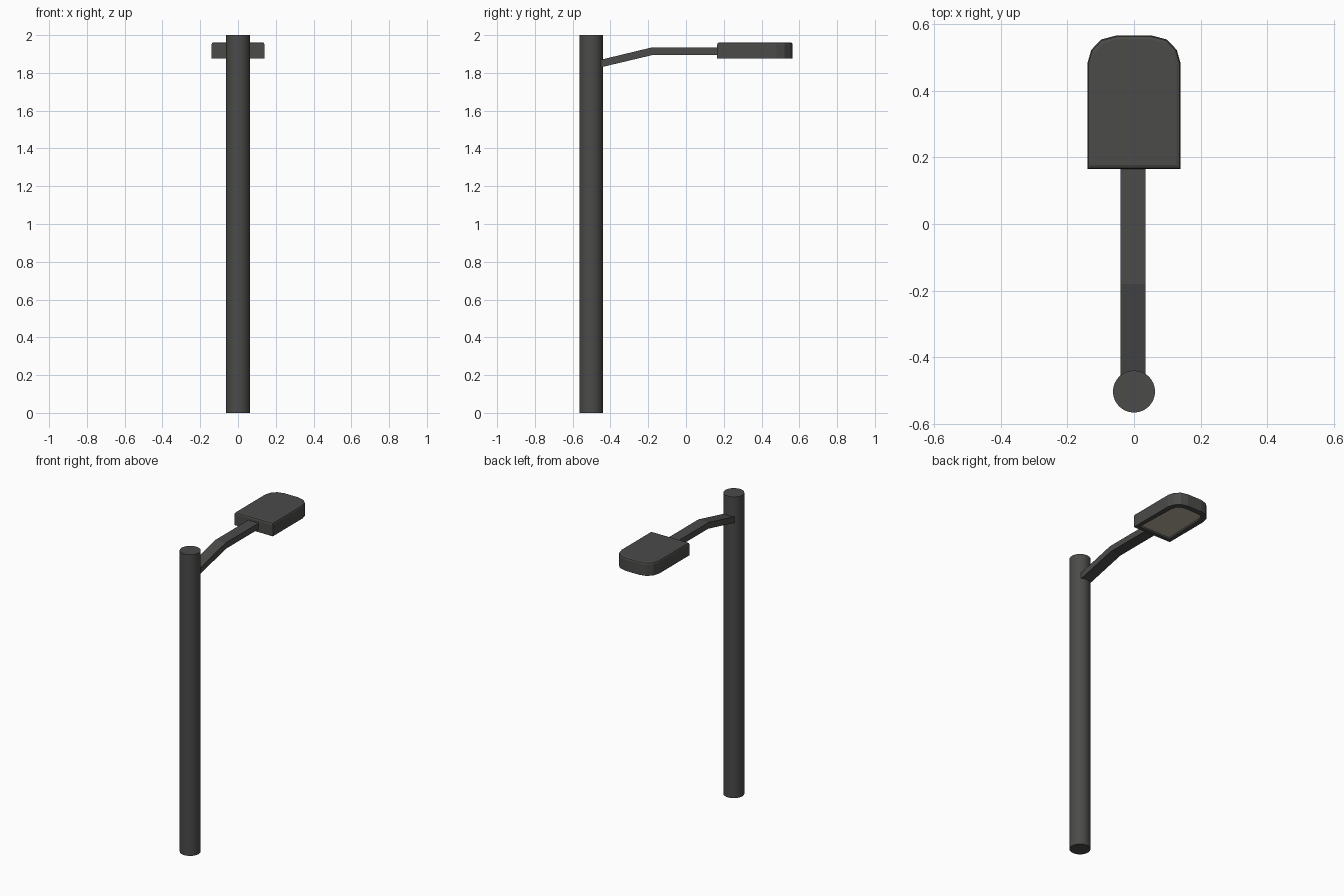
import bpy, bmesh
from mathutils import Vector

if "Cube" in bpy.data.objects:
    bpy.data.objects.remove(bpy.data.objects["Cube"])


def material(name, rgb):
    m = bpy.data.materials.new(name)
    m.diffuse_color = (*rgb, 1)
    m.use_nodes = True
    m.node_tree.nodes["Principled BSDF"].inputs["Base Color"].default_value = m.diffuse_color
    return m


dark = material("dark_metal", (0.07, 0.07, 0.068))
glass = material("warm_glass", (0.5, 0.45, 0.36))


def finish(name, bm, *mats):
    me = bpy.data.meshes.new(name)
    bm.to_mesh(me)
    bm.free()
    for m in mats:
        me.materials.append(m)
    ob = bpy.data.objects.new(name, me)
    bpy.context.collection.objects.link(ob)
    return ob


def prism(points, offset):
    """Extrude a closed outline along a vector."""
    bm = bmesh.new()
    face = bm.faces.new([bm.verts.new(p) for p in points])
    ext = bmesh.ops.extrude_face_region(bm, geom=[face], use_keep_orig=True)
    moved = [g for g in ext["geom"] if isinstance(g, bmesh.types.BMVert)]
    bmesh.ops.translate(bm, verts=moved, vec=Vector(offset))
    bmesh.ops.recalc_face_normals(bm, faces=bm.faces[:])
    return bm


# Pole
bpy.ops.mesh.primitive_cylinder_add(vertices=32, radius=0.063, depth=2,
                                    location=(0, -0.502, 1))
pole = bpy.context.object
pole.name = "pole"
pole.data.materials.append(dark)
bpy.ops.object.shade_smooth_by_angle()

# Bent arm: side profile extruded across x
profile = [(-0.47, 1.825), (-0.175, 1.895), (0.19, 1.895),
           (0.19, 1.935), (-0.18, 1.935), (-0.47, 1.865)]
finish("arm", prism([(-0.04, y, z) for y, z in profile], (0.075, 0, 0)), dark)

# Lamp head: rounded outline, softened top edge, recessed lens below
half = [(0.14, 0.165), (0.14, 0.48), (0.128, 0.522), (0.098, 0.553), (0.052, 0.565)]
outline = half + [(-x, y) for x, y in reversed(half)]
bm = prism([(x, y, 1.875) for x, y in outline], (0, 0, 0.087))
rim = [e for e in bm.edges if all(v.co.z > 1.95 for v in e.verts)]
bmesh.ops.bevel(bm, geom=rim, offset=0.012, segments=2, profile=0.5, affect='EDGES')
bm.normal_update()
lens = min(bm.faces, key=lambda f: f.calc_center_median().z)
bmesh.ops.inset_region(bm, faces=[lens], thickness=0.035)
bmesh.ops.inset_region(bm, faces=[lens], thickness=0.002)
bmesh.ops.translate(bm, verts=lens.verts[:], vec=(0, 0, 0.01))
lens.material_index = 1
finish("lamp_head", bm, dark, glass)
